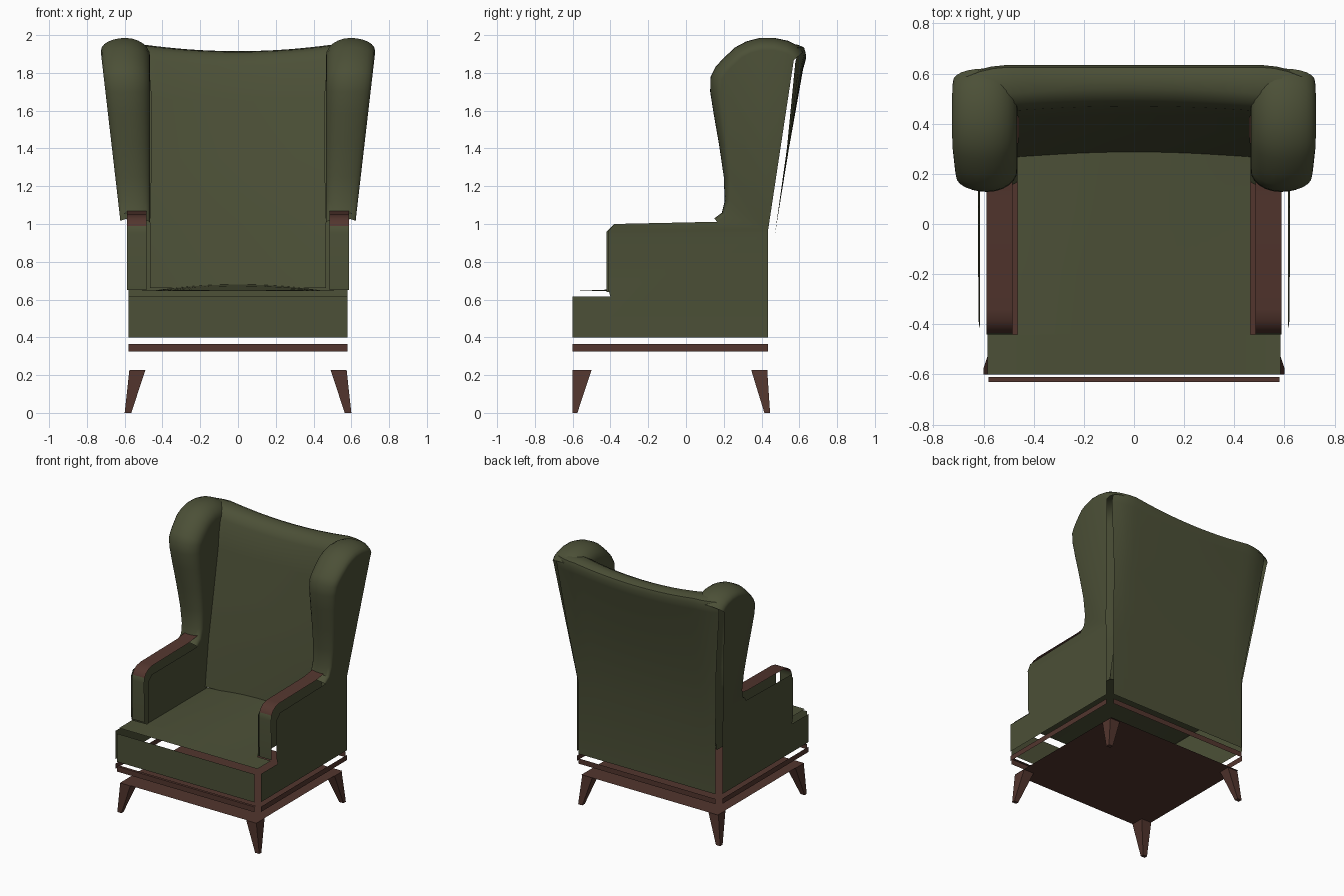
import bpy, bmesh, math
from mathutils import Vector

cube = bpy.data.objects.get("Cube")
if cube:
    bpy.data.objects.remove(cube, do_unlink=True)


def material(name, colour):
    m = bpy.data.materials.new(name)
    m.use_nodes = True
    m.diffuse_color = (*colour, 1)
    m.node_tree.nodes["Principled BSDF"].inputs["Base Color"].default_value = (*colour, 1)
    return m


FABRIC = material("olive fabric", (0.072, 0.08, 0.038))
WOOD = material("dark wood", (0.085, 0.036, 0.027))


def lerp(a, b, t):
    return a + (b - a) * max(0, min(1, t))


def finish(name, bm, mats, mirror=False, rule=None):
    """Orient faces outwards, shade, and link the part."""
    bmesh.ops.recalc_face_normals(bm, faces=bm.faces)
    core = Vector((0, 0, 0.5))
    if sum(f.normal.dot(f.calc_center_median() - core) * f.calc_area() for f in bm.faces) < 0:
        bmesh.ops.reverse_faces(bm, faces=bm.faces)
    if rule:
        for f in bm.faces:
            f.material_index = rule(f.calc_center_median())
    me = bpy.data.meshes.new(name)
    bm.to_mesh(me)
    bm.free()
    for m in mats:
        me.materials.append(m)
    me.shade_smooth()
    me.set_sharp_from_angle(angle=math.radians(35))
    ob = bpy.data.objects.new(name, me)
    bpy.context.collection.objects.link(ob)
    if mirror:
        mod = ob.modifiers.new("mirror", "MIRROR")
        mod.use_mirror_merge = False
    return ob


def skin(bm, rows):
    """Join rows of points into a quad sheet."""
    vr = [[bm.verts.new(p) for p in row] for row in rows]
    for a, b in zip(vr, vr[1:]):
        for i in range(len(a) - 1):
            bm.faces.new((a[i], a[i + 1], b[i + 1], b[i]))
    return vr


def sheet(name, rows, mats, **kw):
    bm = bmesh.new()
    skin(bm, rows)
    return finish(name, bm, mats, **kw)


def strip(name, path, x0, x1, mats, **kw):
    """Sheet following a (y, z) path between two x positions."""
    return sheet(name, [[(x0, y, z), (x1, y, z)] for y, z in path], mats, **kw)


# Wooden base: underside board and trim band
strip("base_board", [(-0.6, 0.23), (0.44, 0.23)], -0.575, 0.575, [WOOD])
strip("front_trim", [(-0.63, 0.325), (-0.63, 0.365), (-0.61, 0.365)], -0.58, 0.58, [WOOD])
strip("back_trim", [(0.47, 0.325), (0.47, 0.365)], -0.58, 0.58, [WOOD])
sheet("side_trim", [[(0.615, y, z) for y in (-0.6, 0.435)] for z in (0.325, 0.365)],
      [WOOD], mirror=True)


# Splayed tapered legs
def leg(name, top_y, foot_y):
    bm = bmesh.new()
    rings = []
    for (x0, x1), (y0, y1), z in (((0.565, 0.6), foot_y, 0), ((0.49, 0.575), top_y, 0.228)):
        rings.append([bm.verts.new(p) for p in
                      ((x0, y0, z), (x1, y0, z), (x1, y1, z), (x0, y1, z))])
    lo, hi = rings
    for i in range(4):
        j = (i + 1) % 4
        bm.faces.new((lo[i], lo[j], hi[j], hi[i]))
    bm.faces.new(lo)
    bm.faces.new(hi)
    finish(name, bm, [WOOD], mirror=True)


leg("front_leg", (-0.6, -0.5), (-0.6, -0.575))
leg("back_leg", (0.345, 0.43), (0.415, 0.445))

# Front panel and T-shaped, slightly crowned seat
strip("front_panel", [(-0.63, 0.40), (-0.63, 0.615)], -0.58, 0.58, [FABRIC])
COLS = [i / 12 - 1 for i in range(25)]
seat_rows = []
for y, w in ((-0.6, 0.585), (-0.44, 0.585), (-0.44, 0.465), (-0.2, 0.465), (0.05, 0.465), (0.29, 0.465)):
    crown = 0.035 * lerp(0, 1, (y + 0.6) / 0.85)
    seat_rows.append([(u * w, y, 0.645 + crown * (1 - u * u)) for u in COLS])
sheet("seat", seat_rows, [FABRIC])

# Backrest: outer panel, rolled top and inner face in one sweep of (y, z, half width)
BACK = [(0.47, 0.4, 0.58), (0.47, 0.94, 0.58), (0.545, 1.4, 0.63), (0.62, 1.82, 0.685),
        (0.634, 1.87, 0.685), (0.625, 1.9, 0.67), (0.59, 1.915, 0.64), (0.54, 1.91, 0.6),
        (0.5, 1.89, 0.55), (0.47, 1.84, 0.47), (0.435, 1.65, 0.46), (0.38, 1.35, 0.46),
        (0.325, 1.0, 0.465), (0.285, 0.66, 0.465)]
back_rows = []
for i, (y, z, w) in enumerate(BACK):
    row = []
    for u in COLS:
        x = u * w
        side = min(abs(x), 0.5) / 0.5
        dz = 0.035 * side ** 2 * lerp(0, 1, (z - 1.4) / 0.45)
        if i < 7:
            dy = -0.05 * (max(0, abs(x) - 0.5) / 0.19) ** 2 * lerp(0, 1, z - 0.94)
        else:
            dy = -0.02 * side ** 2
        row.append((x, y + dy, z + dz))
    back_rows.append(row)
sheet("backrest", back_rows, [FABRIC])

# Side with wing: rounded roll around the wing edge, flat outer and inner cheeks
EDGE = [(0.15, 1.03), (0.19, 1.06), (0.205, 1.12), (0.2, 1.25), (0.175, 1.42), (0.147, 1.58),
        (0.128, 1.7), (0.13, 1.78), (0.155, 1.83), (0.195, 1.875), (0.26, 1.935), (0.32, 1.967),
        (0.39, 1.985), (0.47, 1.985), (0.54, 1.97), (0.59, 1.945), (0.62, 1.91)]
OUTER = [(0.435, 0.97), (0.435, 0.4), (-0.6, 0.4), (-0.6, 0.615), (-0.4, 0.615),
         (-0.413, 0.66), (-0.413, 0.96), (-0.38, 1.0)]
INNER = [(0.36, 0.97), (0.295, 0.64), (-0.42, 0.64), (-0.42, 0.96), (-0.38, 1.0)]


def wing_ring(t):
    s = 2 * t - 1
    ring = []
    for i, (y, z) in enumerate(EDGE):
        a, b = EDGE[max(i - 1, 0)], EDGE[min(i + 1, len(EDGE) - 1)]
        d = Vector((b[0] - a[0], b[1] - a[1])).normalized()
        r = lerp(0.035, 0.1, (z - 1.05) / 0.8) * (1 if s > 0 else 0.65)
        e = r * (1 - math.sqrt(max(0, 1 - s * s)))
        ring.append((t, y + d.y * e, z - d.x * e))
    return ring


bm = bmesh.new()
STEPS = 12
rings = skin(bm, [wing_ring(0.5 - 0.5 * math.cos(math.pi * k / STEPS)) for k in range(STEPS + 1)])
for ring, rest, t in ((rings[0], OUTER, 0), (rings[-1], INNER, 1)):
    bm.faces.new(ring + [bm.verts.new((t, y, z)) for y, z in rest])
# crease where the outer cheek starts leaning out
bmesh.ops.bisect_plane(bm, geom=bm.verts[:] + bm.edges[:] + bm.faces[:],
                       plane_co=(0, 0, 0.95), plane_no=(0, 0, 1))
for v in bm.verts:
    outer = lerp(0.615, 0.725, (v.co.z - 0.95) / 0.95)
    v.co.x = lerp(outer, 0.465, v.co.x)
finish("side_and_wing", bm, [FABRIC], mirror=True)

# Arm: upholstered front face running into a wooden arm top
ARM = [(-0.435, 0.65), (-0.44, 0.95), (-0.435, 0.99), (-0.415, 1.02), (-0.385, 1.04),
       (-0.34, 1.05), (0.1, 1.055), (0.21, 1.07)]
strip("arm_front_and_top", ARM, 0.485, 0.588, [FABRIC, WOOD], mirror=True,
      rule=lambda c: int(c.z > 0.98))
